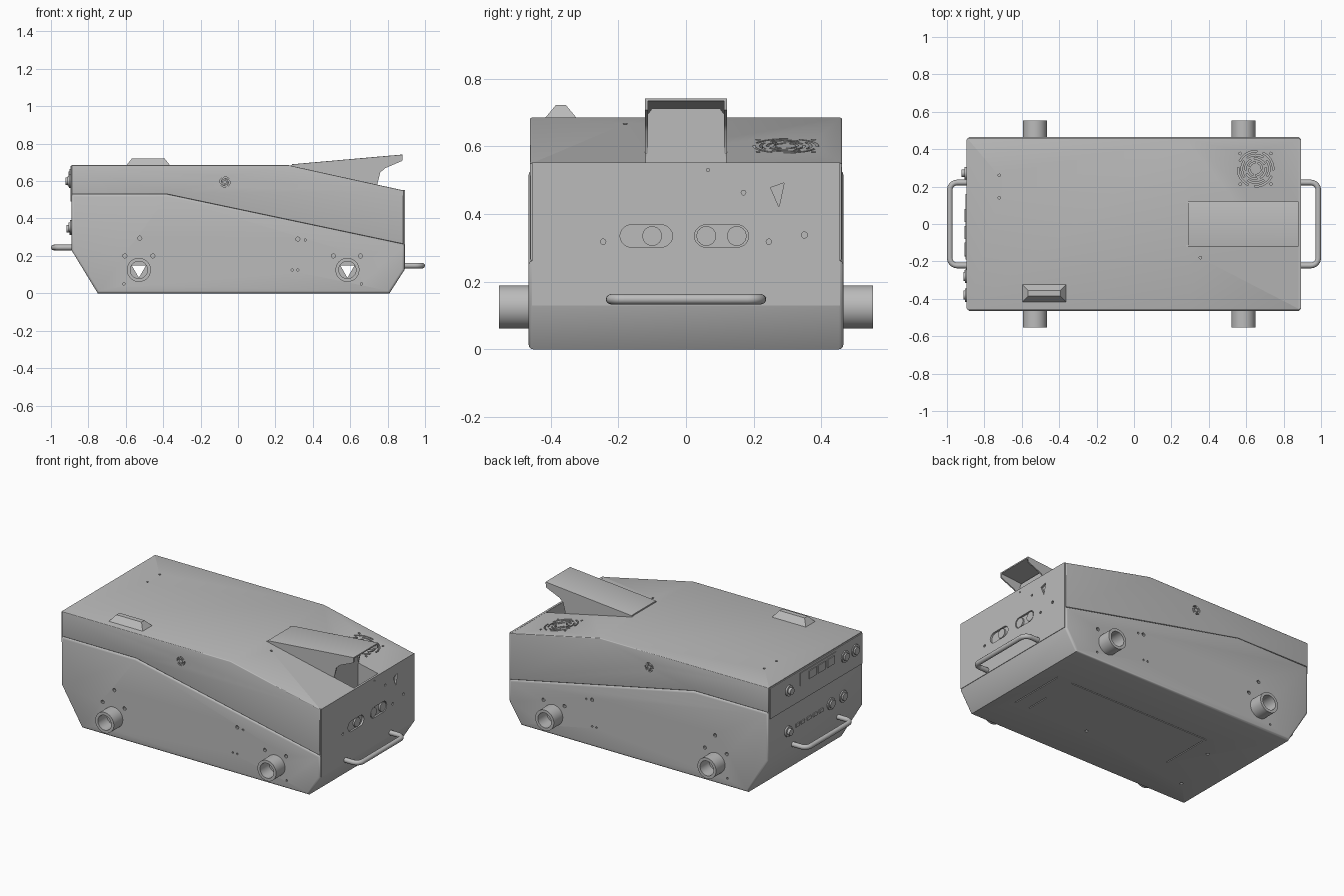
import bpy, bmesh
from math import sin, cos, pi

cube = bpy.data.objects.get("Cube")
if cube:
    bpy.data.objects.remove(cube, do_unlink=True)

steel = bpy.data.materials.new("steel_grey")
steel.use_nodes = True
GREY = (0.5, 0.5, 0.5, 1)
steel.diffuse_color = GREY
steel.node_tree.nodes["Principled BSDF"].inputs["Base Color"].default_value = GREY

AXES = {"x": lambda u, v, w: (w, u, v),
        "y": lambda u, v, w: (u, w, v),
        "z": lambda u, v, w: (u, v, w)}


def add_prism(bm, pts, lo, hi, axis):
    """Extrude a flat outline from lo to hi along an axis."""
    f = AXES[axis]
    a = [bm.verts.new(f(u, v, lo)) for u, v in pts]
    b = [bm.verts.new(f(u, v, hi)) for u, v in pts]
    n = len(pts)
    bm.faces.new(a)
    bm.faces.new(b[::-1])
    for i in range(n):
        j = (i + 1) % n
        bm.faces.new((a[i], b[i], b[j], a[j]))


def rect(u0, u1, v0, v1):
    return [(u0, v0), (u1, v0), (u1, v1), (u0, v1)]


def circle(u, v, r, n=16, start=0.0):
    return [(u + r * cos(start + 2 * pi * i / n), v + r * sin(start + 2 * pi * i / n)) for i in range(n)]


def obround(u0, u1, v, r, n=10):
    right = [(u1 - r + r * cos(pi * i / n - pi / 2), v + r * sin(pi * i / n - pi / 2)) for i in range(n + 1)]
    left = [(u0 + r - r * cos(pi * i / n - pi / 2), v - r * sin(pi * i / n - pi / 2)) for i in range(n + 1)]
    return right + left


def arc(u, v, r, width, a0, a1, n=6):
    angles = [a0 + (a1 - a0) * i / n for i in range(n + 1)]
    outer = [(u + (r + width) * cos(a), v + (r + width) * sin(a)) for a in angles]
    inner = [(u + r * cos(a), v + r * sin(a)) for a in reversed(angles)]
    return outer + inner


def finish(ob):
    if not ob.data.materials:
        ob.data.materials.append(steel)
    bpy.ops.object.select_all(action="DESELECT")
    ob.select_set(True)
    bpy.context.view_layer.objects.active = ob
    bpy.ops.object.shade_smooth_by_angle(angle=0.6)
    return ob


def make(name, prisms, bevel=0.0, rule=None):
    bm = bmesh.new()
    for p in prisms:
        add_prism(bm, *p)
    bmesh.ops.recalc_face_normals(bm, faces=bm.faces)
    if bevel:
        edges = [e for e in bm.edges if rule(e)]
        bmesh.ops.bevel(bm, geom=edges, offset=bevel, segments=3, profile=0.5, affect="EDGES")
    me = bpy.data.meshes.new(name)
    bm.to_mesh(me)
    bm.free()
    ob = bpy.data.objects.new(name, me)
    bpy.context.collection.objects.link(ob)
    return finish(ob)


def along_side(e):
    return abs(e.verts[0].co.y - e.verts[1].co.y) < 1e-4


def visor_rim(e):
    a, b = (v.co for v in e.verts)
    return along_side(e) and abs(a.x - b.x) > 0.1 and a.z + b.z > 1.425


# Lower tub and sloping lid
tub = make("lower_tub", [([(-0.75, 0), (0.81, 0), (0.89, 0.125), (0.89, 0.262), (-0.38, 0.53),
                           (-0.89, 0.53), (-0.89, 0.23)], -0.465, 0.465, "y")], 0.013, along_side)
lid = make("upper_lid", [([(-0.89, 0.53), (-0.38, 0.53), (0.885, 0.263), (0.885, 0.55), (0.27, 0.685),
                           (-0.89, 0.685)], -0.461, 0.461, "y")], 0.005, along_side)
end_wall = make("end_wall", [(rect(-0.455, 0.455, 0.13, 0.552), 0.88, 0.893, "x")])
make("lid_flap", [(rect(-0.452, 0.452, 0.49, 0.68), -0.896, -0.885, "x")])

# Openings cut into the body
TUBES = (-0.53, 0.585)
cuts = [(circle(x, 0.127, 0.044, 3, -pi / 2), -0.6, 0.6, "y") for x in TUBES]
side_holes = [(-0.525, 0.295), (-0.605, 0.2), (-0.455, 0.2), (0.32, 0.29), (0.36, 0.285), (0.51, 0.2),
              (0.655, 0.2), (0.29, 0.125), (0.32, 0.125), (-0.61, 0.05), (0.66, 0.05)]
for s in (-1, 1):
    lo, hi = sorted((s * 0.43, s * 0.5))
    for i, (x, z) in enumerate(side_holes):
        cuts.append((circle(x, z, 0.011 if i < 7 and i != 4 else 0.006, 10), lo, hi, "y"))
    # Side vents
    for r in (0.01, 0.022):
        for k in range(4):
            a = k * pi / 2 + r * 30
            cuts.append((arc(-0.07, 0.595, r, 0.006, a, a + 1.1, 4), lo, hi, "y"))
# Roof fan grille
for ring, r in enumerate((0.03, 0.05, 0.07, 0.09)):
    for k in range(4):
        a = k * pi / 2 + ring * 0.5
        cuts.append((arc(0.65, 0.295, r, 0.008, a, a + 1.2), 0.55, 0.75, "z"))
for sx in (-1, 1):
    for sy in (-1, 1):
        cuts.append((circle(0.65 + sx * 0.082, 0.295 + sy * 0.082, 0.007, 8), 0.55, 0.75, "z"))
# Roof pin holes, notch in front of the screen
for x, y in ((-0.72, 0.26), (-0.72, 0.14), (0.355, -0.18)):
    cuts.append((circle(x, y, 0.007, 10), 0.6, 0.75, "z"))
cuts.append((rect(-0.118, 0.118, 0.42, 0.8), 0.74, 0.879, "x"))
# End wall slots and holes
for a, b in ((-0.195, -0.04), (0.025, 0.185)):
    cuts.append((obround(a, b, 0.335, 0.033), 0.881, 0.95, "x"))
for y, z, r in ((-0.245, 0.318, 0.008), (0.245, 0.318, 0.008), (0.35, 0.338, 0.009), (0.17, 0.463, 0.007),
                (0.065, 0.53, 0.005)):
    cuts.append((circle(y, z, r, 10), 0.881, 0.95, "x"))
cuts.append(([(0.25, 0.478), (0.29, 0.492), (0.275, 0.42)], 0.881, 0.95, "x"))
# Underside hatch slits
for u0, u1, v0, v1 in ((-0.39, 0.6, 0.165, 0.171), (-0.386, -0.38, -0.17, 0.14), (0.7, 0.706, -0.2, 0.17),
                       (0.6, 0.606, -0.2, -0.05)):
    cuts.append((rect(u0, u1, v0, v1), -0.05, 0.015, "z"))
for x, y in ((0.19, -0.19), (-0.5, 0.05), (-0.6, -0.3)):
    cuts.append((circle(x, y, 0.01, 10), -0.05, 0.02, "z"))

cutter = make("body_cutter", cuts)
cutter.hide_render = True
for ob in (tub, lid, end_wall):
    mod = ob.modifiers.new("openings", "BOOLEAN")
    mod.operation, mod.solver, mod.object = "DIFFERENCE", "EXACT", cutter
    bpy.context.view_layer.objects.active = ob
    bpy.ops.object.modifier_apply(modifier=mod.name)
    finish(ob)
bpy.data.objects.remove(cutter, do_unlink=True)

# Round plugs inside the end slots
make("slot_plugs", [(circle(y, 0.335, 0.029, 24), 0.88, 0.891, "x") for y in (-0.1, 0.06, 0.15)])

# Visor over the screen: sloped top plate and two cheeks
cheek = [(0.27, 0.68), (0.3, 0.69), (0.88, 0.741), (0.878, 0.708), (0.785, 0.668), (0.76, 0.645), (0.742, 0.57)]
make("visor_cheeks", [(cheek, min(s * 0.121, s * 0.113), max(s * 0.121, s * 0.113), "y") for s in (-1, 1)])
make("visor_top", [([(0.29, 0.682), (0.29, 0.69), (0.88, 0.742), (0.88, 0.734)], -0.121, 0.121, "y")],
     0.004, visor_rim)
make("visor_screen", [([(-0.117, 0.43), (0.117, 0.43), (0.117, 0.69), (0.1, 0.712), (-0.1, 0.712),
                        (-0.117, 0.69)], 0.736, 0.744, "x")])

# Wedge-shaped lamp on the roof
lamp = make("roof_lamp", [(rect(-0.6, -0.36, -0.42, -0.32), 0.68, 0.722, "z")])
for v in lamp.data.vertices:
    if v.co.z > 0.7:
        v.co.x = -0.48 + (v.co.x + 0.48) * 0.72
        v.co.y = -0.37 + (v.co.y + 0.37) * 0.3

# Open axle tubes on both sides
for x in TUBES:
    for s, side in ((-1, "front"), (1, "back")):
        bpy.ops.mesh.primitive_cylinder_add(vertices=40, radius=0.064, depth=0.1, end_fill_type="NOTHING",
                                            location=(x, s * 0.503, 0.125), rotation=(pi / 2, 0, 0))
        tube = bpy.context.object
        tube.name = f"{side}_axle_tube"
        mod = tube.modifiers.new("wall", "SOLIDIFY")
        mod.thickness, mod.offset = 0.018, -1
        bpy.ops.object.modifier_apply(modifier=mod.name)
        finish(tube)


# Bent rod handles on both ends
def handle(name, s, z):
    r, reach, half = 0.04, 0.985, 0.222
    path = [(0.87, -half)]
    for sy in (-1, 1):
        turn = [(reach - r + r * sin(t * pi / 12), sy * (half - r + r * cos(t * pi / 12))) for t in range(7)]
        path += turn if sy < 0 else turn[::-1]
    path.append((0.87, half))
    cu = bpy.data.curves.new(name, "CURVE")
    cu.dimensions, cu.bevel_depth, cu.bevel_resolution = "3D", 0.015, 4
    sp = cu.splines.new("POLY")
    sp.points.add(len(path) - 1)
    for p, (x, y) in zip(sp.points, path):
        p.co = (s * x, y, z, 1)
    ob = bpy.data.objects.new(name, cu)
    bpy.context.collection.objects.link(ob)
    bpy.ops.object.select_all(action="DESELECT")
    ob.select_set(True)
    bpy.context.view_layer.objects.active = ob
    bpy.ops.object.convert(target="MESH")
    finish(bpy.context.object)


handle("left_handle", 1, 0.148)
handle("right_handle", -1, 0.245)

# Connectors, buttons and display on the right end
for z, face in ((0.6, -0.896), (0.345, -0.89)):
    make("push_button", [(circle(0.272, z, 0.033, 24), face - 0.01, face + 0.01, "x"),
                         (circle(0.272, z, 0.02, 24), face - 0.026, face + 0.01, "x")])
for y, z, face in ((-0.28, 0.6, -0.896), (-0.38, 0.6, -0.896), (-0.15, 0.355, -0.89), (-0.27, 0.355, -0.89)):
    make("round_port", [(circle(y, z, 0.036, 24), face - 0.007, face + 0.005, "x"),
                        (circle(y, z, 0.024, 24), face - 0.016, face + 0.005, "x")])
make("display_panel", [(rect(-0.19, 0.16, 0.585, 0.665), -0.9, -0.89, "x")]
     + [(rect(y, y + 0.07, 0.6, 0.65), -0.905, -0.895, "x") for y in (-0.17, -0.08, 0.01)])
make("small_sockets", [(rect(y, y + 0.035, 0.34, 0.36), -0.896, -0.885, "x") for y in (-0.07, -0.01, 0.05, 0.11, 0.16)])
